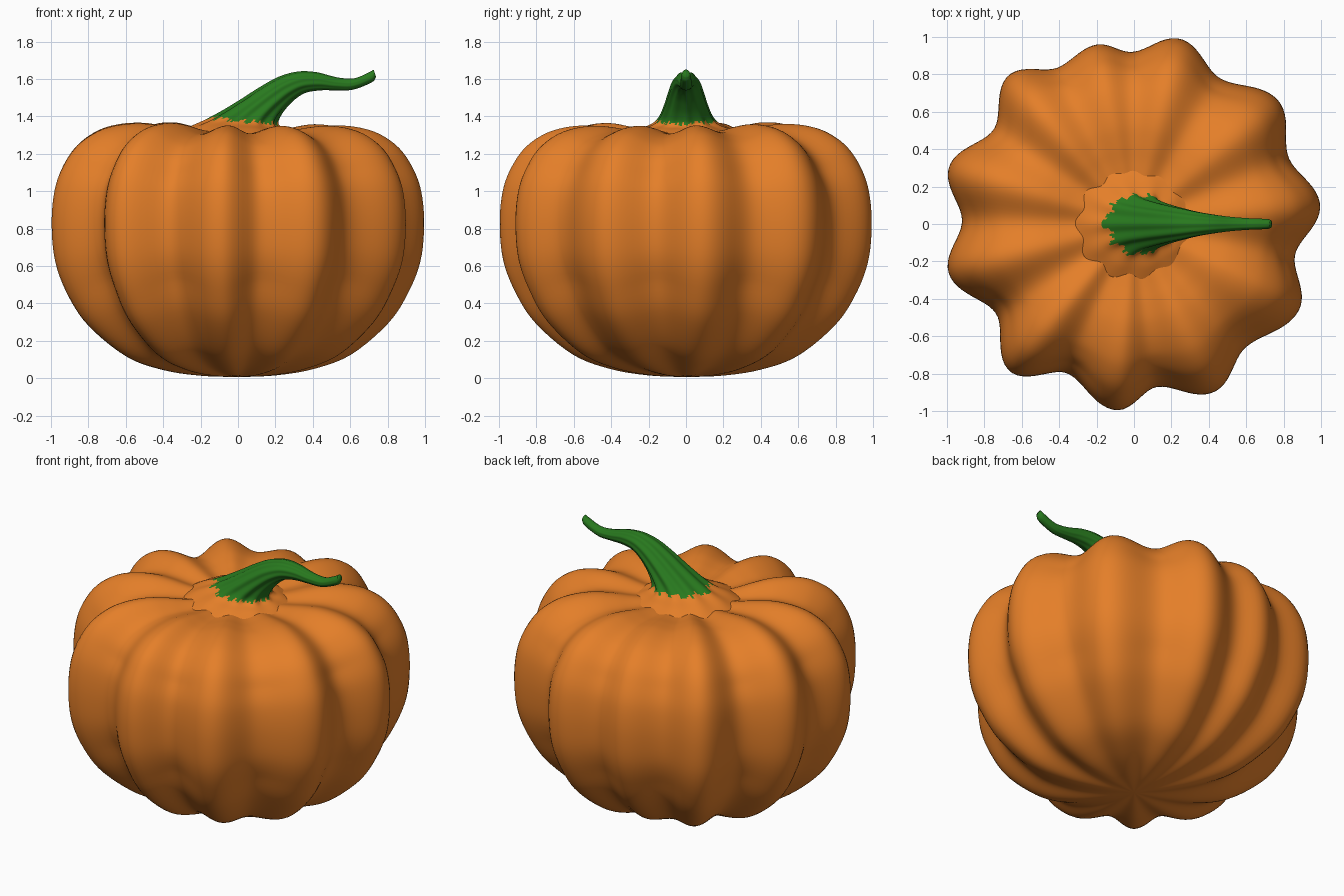
import bpy, bmesh, math, random
from mathutils import Vector

if "Cube" in bpy.data.objects:
    bpy.data.objects.remove(bpy.data.objects["Cube"])

random.seed(4)

def material(name, rgb):
    m = bpy.data.materials.new(name)
    m.diffuse_color = (*rgb, 1)
    m.use_nodes = True
    m.node_tree.nodes["Principled BSDF"].inputs["Base Color"].default_value = m.diffuse_color
    return m

orange = material("pumpkin orange", (0.78, 0.212, 0.022))
green = material("stem green", (0.021, 0.19, 0.013))

def spline(pts, steps):
    """Catmull-Rom through tuples of any size."""
    p = [Vector(q) for q in pts]
    p = [2 * p[0] - p[1]] + p + [2 * p[-1] - p[-2]]
    out = []
    for i in range(1, len(p) - 2):
        a, b, c, d = p[i - 1:i + 3]
        for k in range(steps):
            t = k / steps
            out.append(0.5 * (2 * b + (c - a) * t + (2 * a - 5 * b + 4 * c - d) * t * t
                              + (3 * b - a - 3 * c + d) * t ** 3))
    return out + [p[-2]]

def loft(name, rings, mats, rule=None):
    """Skin closed rings and cap both ends."""
    bm = bmesh.new()
    vs = [[bm.verts.new(q) for q in r] for r in rings]
    n = len(vs[0])
    for i in range(len(vs) - 1):
        for j in range(n):
            k = (j + 1) % n
            f = bm.faces.new((vs[i][j], vs[i][k], vs[i + 1][k], vs[i + 1][j]))
            if rule:
                f.material_index = rule(f.calc_center_median(), j)
    for r in (vs[0], vs[-1]):
        f = bm.faces.new(r)
        if rule:
            f.material_index = rule(f.calc_center_median(), 0)
    bmesh.ops.recalc_face_normals(bm, faces=bm.faces[:])
    for f in bm.faces:
        f.smooth = True
    me = bpy.data.meshes.new(name)
    bm.to_mesh(me)
    bm.free()
    for m in mats:
        me.materials.append(m)
    ob = bpy.data.objects.new(name, me)
    bpy.context.collection.objects.link(ob)
    return ob

# Irregular ribs: (angle, radius) of alternating crests and grooves
ribs = [(6, 1.0), (23, .90), (40.6, 1.015), (59.5, .905), (76, 1.02), (91, .92),
        (102, .98), (115.5, .93), (130, 1.04), (146, .905), (163, 1.035), (179, .92),
        (194.5, 1.025), (213, .88), (230, 1.03), (246, .875), (264.5, 1.0),
        (278, .88), (295.6, .995), (312, .89), (332.5, .995), (349, .877), (366, 1.0)]

def rib(deg):
    if deg < 6:
        deg += 360
    for (a0, r0), (a1, r1) in zip(ribs, ribs[1:]):
        if a0 <= deg <= a1:
            t = (1 - math.cos(math.pi * (deg - a0) / (a1 - a0))) / 2
            return r0 + (r1 - r0) * t

# Body: crest profile (radius, height), grooves pushed in along its normal
profile = spline([(.01, .006), (.2, .014), (.4, .045), (.6, .118), (.8, .28), (.91, .44),
                  (.98, .62), (1.0, .82), (.985, 1.0), (.94, 1.13), (.865, 1.24),
                  (.76, 1.315), (.65, 1.35), (.53, 1.36), (.42, 1.348), (.31, 1.328),
                  (.15, 1.31), (.01, 1.31)], 5)
N = 220
waves = [rib(360 * j / N) - 1.02 for j in range(N)]
rings = []
for i, p in enumerate(profile):
    t = (profile[min(i + 1, len(profile) - 1)] - profile[max(i - 1, 0)]).normalized()
    w = min(1, p.x / .92) ** (1.6 if p.y > .8 else 1.8)
    ring = []
    for j, d in enumerate(waves):
        a = 2 * math.pi * j / N
        r = max(.003, p.x * 1.02 + t.y * d * w)
        ring.append((r * math.cos(a), r * math.sin(a), p.y - t.x * d * w))
    rings.append(ring)
loft("pumpkin_body", rings, [orange])

# Stem: upper x,z / lower x,z / half width, fluted and flaring into the body
path = spline([(-.33, 1.30, .32, 1.295, .31), (-.25, 1.345, .265, 1.325, .235),
               (-.165, 1.382, .225, 1.342, .172), (-.08, 1.428, .208, 1.365, .14),
               (.02, 1.49, .225, 1.405, .118), (.12, 1.555, .255, 1.445, .1),
               (.22, 1.61, .30, 1.49, .083), (.32, 1.638, .36, 1.527, .065),
               (.42, 1.635, .44, 1.54, .05), (.53, 1.608, .52, 1.54, .038),
               (.62, 1.603, .615, 1.543, .031), (.70, 1.635, .715, 1.582, .027),
               (.725, 1.65, .738, 1.61, .02)], 6)
M = 90
rings = []
for i, (ux, uz, lx, lz, w) in enumerate(path):
    amp = .07 * (1 - i / len(path)) * min(1, i / 14)
    ring = []
    for j in range(M):
        a = 2 * math.pi * j / M
        k = 1 + amp * math.cos(10 * a)
        c, s = math.cos(a) * k, math.sin(a) * k
        ring.append(((ux + lx) / 2 + (ux - lx) / 2 * c, w * s,
                     (uz + lz) / 2 + (uz - lz) / 2 * c))
    rings.append(ring)

# Ragged green edge: limit height varies around the base
jag = [random.uniform(-.014, .014) for _ in range(M)]

def stem_colour(c, j):
    return 1 if c.z > 1.378 - .08 * max(-.3, min(.25, c.x)) + jag[j] else 0

loft("stem", rings, [orange, green], stem_colour)
